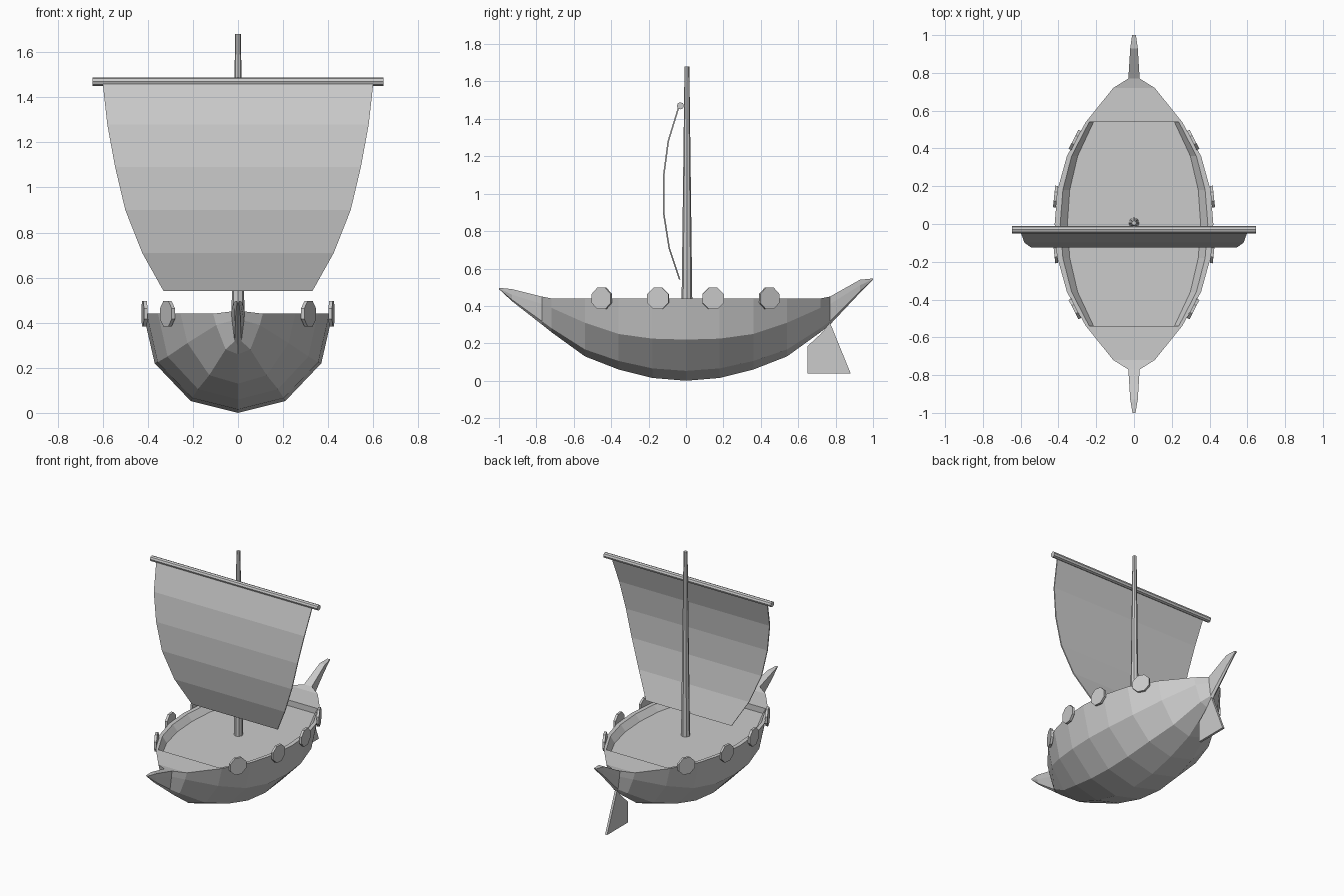
import bpy, bmesh, math
from mathutils import Matrix, Vector

if "Cube" in bpy.data.objects:
    bpy.data.objects.remove(bpy.data.objects["Cube"])

GREY = (0.6, 0.6, 0.6, 1)
mat = bpy.data.materials.new("plain grey")
mat.use_nodes = True
mat.diffuse_color = GREY
mat.node_tree.nodes["Principled BSDF"].inputs["Base Color"].default_value = GREY


def finish(bm, name):
    bmesh.ops.remove_doubles(bm, verts=bm.verts, dist=0.0005)
    bmesh.ops.recalc_face_normals(bm, faces=bm.faces)
    mesh = bpy.data.meshes.new(name)
    bm.to_mesh(mesh)
    bm.free()
    mesh.materials.append(mat)
    obj = bpy.data.objects.new(name, mesh)
    bpy.context.collection.objects.link(obj)
    return obj


def loft(rings, name):
    """Skin closed rings of points and cap both ends."""
    bm = bmesh.new()
    loops = [[bm.verts.new(p) for p in ring] for ring in rings]
    n = len(loops[0])
    for a, b in zip(loops, loops[1:]):
        for i in range(n):
            j = (i + 1) % n
            bm.faces.new((a[i], a[j], b[j], b[i]))
    bm.faces.new(loops[0])
    bm.faces.new(loops[-1])
    bmesh.ops.dissolve_degenerate(bm, edges=bm.edges, dist=0.0005)
    return finish(bm, name)


def rod(name, r1, r2, length, matrix, sides=8):
    bm = bmesh.new()
    bmesh.ops.create_cone(bm, cap_ends=True, segments=sides, radius1=r1,
                          radius2=r2, depth=length, matrix=matrix)
    return finish(bm, name)


# Hull: one half section per station, with the deck sunk amidships
def section(y, width, keel, chine, top, sunk):
    low = keel + 0.12 * (top - keel)
    half = [(0.5 * width, low), (0.88 * width, chine), (width, top),
            (0.93 * width, top), (0.84 * width, top - sunk)]
    right = [(x, y, z) for x, z in half]
    left = [(-x, y, z) for x, z in reversed(half)]
    return [(0, y, keel)] + right + left


RIM = 0.44
# y, half width, keel height, chine height, top height, deck depth
body = [(0.18, 0.405, 0.015, 0.225, RIM, 0.04),
        (0.36, 0.355, 0.06, 0.25, RIM, 0.04),
        (0.54, 0.255, 0.13, 0.31, RIM, 0.04),
        (0.54, 0.255, 0.13, 0.31, RIM, 0),
        (0.72, 0.11, 0.26, 0.39, RIM, 0),
        (0.77, 0.03, 0.30, 0.41, RIM + 0.01, 0)]
stern = [(0.93, 0.02, 0.47, 0.51, 0.54, 0), (1.0, 0.01, 0.54, 0.543, 0.547, 0)]
bow = [(0.93, 0.02, 0.425, 0.46, 0.49, 0), (1.0, 0.008, 0.49, 0.493, 0.497, 0)]
rings = [section(-s[0], *s[1:]) for s in reversed(body + bow)]
rings.append(section(0, 0.42, 0, 0.22, RIM, 0.04))
rings += [section(*s) for s in body + stern]
loft(rings, "hull")

# Mast and yard
rod("mast", 0.029, 0.013, 1.28, Matrix.Translation((0, 0.005, 1.04)))
rod("yard", 0.019, 0.019, 1.29,
    Matrix.Translation((0, -0.03, 1.47)) @ Matrix.Rotation(math.pi / 2, 4, 'Y'))

# Sail: straight across, bellied forward, narrowing to the foot
rows = [(0.60, -0.04, 1.46), (0.58, -0.095, 1.28), (0.545, -0.12, 1.09),
        (0.50, -0.12, 0.90), (0.425, -0.09, 0.71), (0.33, -0.033, 0.54)]
T = 0.008
loft([[(-x, y - T / 2, z), (x, y - T / 2, z), (x, y + T / 2, z), (-x, y + T / 2, z)]
      for x, y, z in rows], "sail")

# Round shields along both gunwales
for side, word in ((1, "left"), (-1, "right")):
    for i, (x, y, turn) in enumerate([(0.313, -0.45, -27), (0.415, -0.15, -6),
                                      (0.415, 0.145, 6), (0.313, 0.445, 27)]):
        a = math.radians(turn)
        out = Vector((side * math.cos(a), math.sin(a), 0))
        m = Matrix.Translation((side * x, y, RIM)) @ out.to_track_quat('Z', 'Y').to_matrix().to_4x4()
        rod(f"{word}_shield_{i + 1}", 0.062, 0.062, 0.016,
            m @ Matrix.Rotation(math.pi / 8, 4, 'Z'))

# Rudder plate
outline = [(0.65, 0.04), (0.88, 0.04), (0.77, 0.31), (0.72, 0.25), (0.65, 0.185)]
loft([[(x, y, z) for y, z in outline] for x in (-0.008, 0.008)], "rudder")
